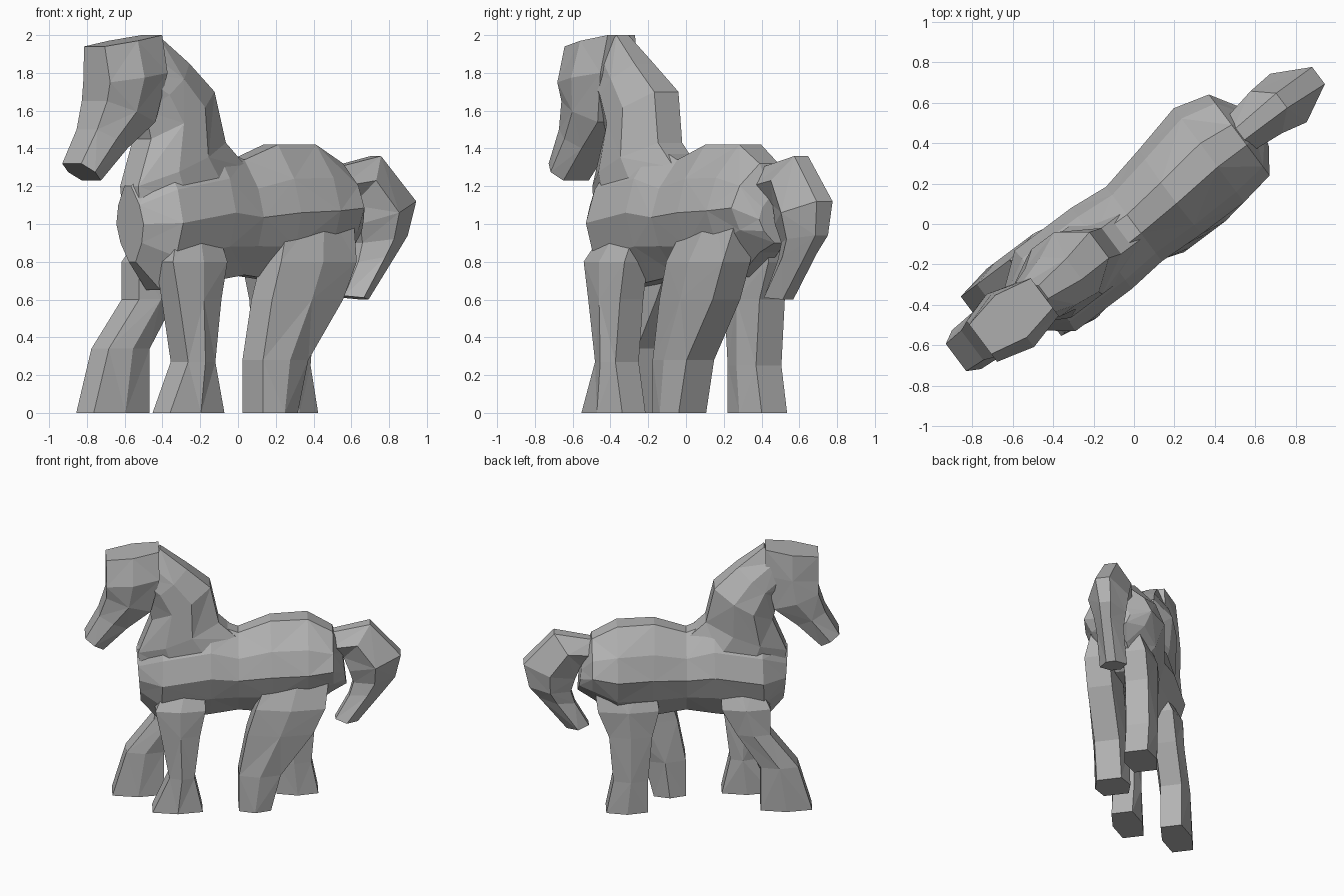
import bpy, bmesh
from math import sin, pi
from mathutils import Vector

if "Cube" in bpy.data.objects:
    bpy.data.objects.remove(bpy.data.objects["Cube"])

coat = bpy.data.materials.new("coat_grey")
coat.use_nodes = True
grey = (0.45, 0.45, 0.45, 1)
coat.diffuse_color = grey
coat.node_tree.nodes["Principled BSDF"].inputs["Base Color"].default_value = grey

# The horse stands diagonally: forward and left directions on the ground
forward = Vector((-0.8, -0.6, 0))
left = Vector((0.6, -0.8, 0))
up = Vector((0, 0, 1))


def place(along, side, height):
    return forward * along + left * side + up * height


def outline(steps, flat):
    """Rounded section: position from A to B, and share of the half width there."""
    half = [(i / steps, flat + (1 - flat) * sin(pi * i / steps)) for i in range(steps + 1)]
    return half + [(t, -share) for t, share in reversed(half)]


def loft(name, section, rings):
    """Each ring runs from point A to point B (forward, height) with a side offset and half width."""
    bm = bmesh.new()
    loops = []
    for along_a, height_a, along_b, height_b, side, width in rings:
        loops.append([bm.verts.new(place(along_a + (along_b - along_a) * t,
                                         side + width * share,
                                         height_a + (height_b - height_a) * t))
                      for t, share in section])
    count = len(section)
    for row, (lower, upper) in enumerate(zip(loops, loops[1:])):
        for i in range(count):
            j = (i + 1) % count
            a, b, c, d = lower[i], lower[j], upper[j], upper[i]
            # alternate the diagonal for a cut-gem look
            if (i + row) % 2:
                triangles = [(a, b, c), (a, c, d)]
            else:
                triangles = [(a, b, d), (b, c, d)]
            for triangle in triangles:
                bm.faces.new(triangle)
    bm.faces.new(loops[0])
    bm.faces.new(loops[-1])
    bmesh.ops.recalc_face_normals(bm, faces=bm.faces)
    mesh = bpy.data.meshes.new(name)
    bm.to_mesh(mesh)
    bm.free()
    mesh.materials.append(coat)
    obj = bpy.data.objects.new(name, mesh)
    bpy.context.collection.objects.link(obj)


def leg(name, side, width, levels):
    """Each level has a front edge, a back edge and a height; the top one is tucked into the barrel."""
    rings = []
    for front, back, height in levels:
        tuck = 0.6 if height >= 1 else 1
        rings.append((front, height, back, height, side * tuck, width * tuck))
    loft(name, outline(2, 0.7), rings)


# Barrel, from chest to rump
loft("body", outline(4, 0.25), [
    (.7, .8, .73, 1.2, 0, .12),
    (.56, .65, .54, 1.36, 0, .25),
    (.2, .7, .2, 1.42, 0, .25),
    (0, .73, 0, 1.34, 0, .23),
    (-.25, .7, -.23, 1.42, -.02, .26),
    (-.5, .72, -.5, 1.42, -.05, .29),
    (-.68, .85, -.68, 1.32, -.04, .25),
    (-.78, .9, -.75, 1.15, -.03, .12),
])

# Neck with crest
loft("neck", outline(3, 0.4), [
    (.7, 1, 0, 1.3, 0, .2),
    (.72, 1.2, .14, 1.43, 0, .2),
    (.62, 1.45, .2, 1.7, -.02, .2),
    (.66, 1.6, .37, 1.85, 0, .16),
    (.8, 1.7, .56, 2, 0, .1),
])

# Long head tapering to the muzzle
loft("head", outline(2, 0.7), [
    (.95, 1.94, .57, 2, 0, .13),
    (.95, 1.75, .57, 1.8, .02, .17),
    (.95, 1.65, .63, 1.54, 0, .16),
    (1, 1.5, .8, 1.4, 0, .13),
    (1.1, 1.32, .97, 1.23, 0, .12),
])

# Front legs
leg("front_leg_right", -.15, .11, [
    (.5, .25, 1),
    (.6, .25, .8),
    (.6, .36, .6),
    (.8, .53, .34),
    (.9, .53, 0),
])
leg("front_leg_left", .15, .11, [
    (.5, .25, 1),
    (.6, .24, .8),
    (.56, .28, .6),
    (.5, .32, .27),
    (.62, .26, 0),
])

# Hind legs with heavy thighs
leg("hind_leg_left", .13, .13, [
    (-.25, -.66, 1.1),
    (-.12, -.62, .8),
    (-.06, -.53, .6),
    (0, -.3, .28),
    (0, -.23, 0),
])
leg("hind_leg_right", -.15, .12, [
    (-.25, -.68, 1.1),
    (-.2, -.64, .8),
    (-.25, -.56, .6),
    (-.28, -.53, .25),
    (-.28, -.58, 0),
])

# Curled tail
loft("tail", outline(2, 0.35), [
    (-.64, 1.1, -.66, 1.3, -.04, .1),
    (-.76, 1.1, -.95, 1.36, -.05, .13),
    (-.8, 1, -1.17, 1.12, -.04, .15),
    (-.83, .9, -1.13, .94, -.05, .12),
    (-.8, .8, -1.06, .85, -.04, .1),
    (-.7, .62, -.86, .6, -.03, .1),
])
